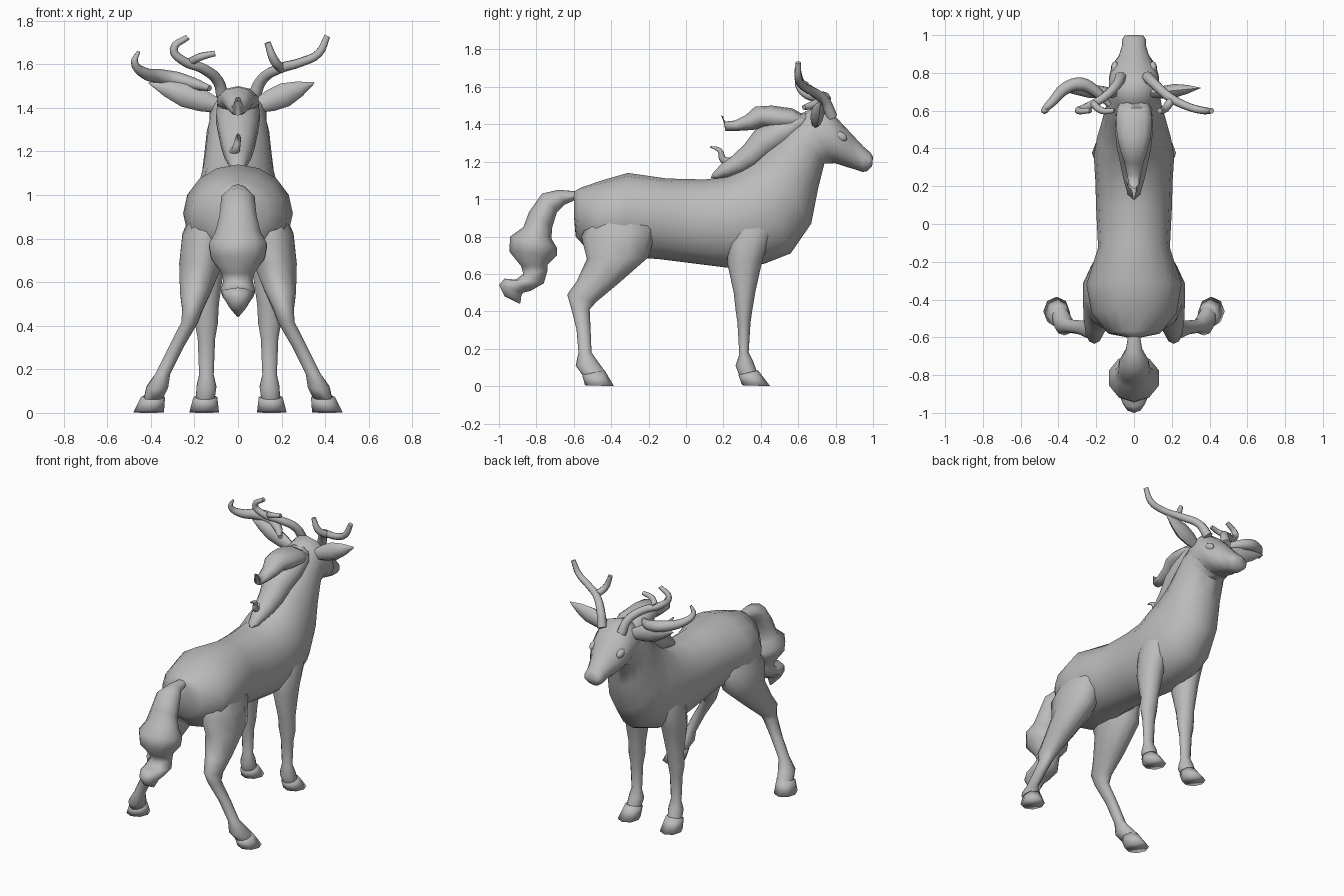
import bpy, bmesh, math
from mathutils import Vector

COAT = bpy.data.materials.new("grey coat")
COAT.diffuse_color = (0.5, 0.5, 0.5, 1)


def finish(ob, angle=60):
    ob.data.materials.clear()
    ob.data.materials.append(COAT)
    bpy.ops.object.select_all(action='DESELECT')
    ob.select_set(True)
    bpy.context.view_layer.objects.active = ob
    bpy.ops.object.shade_smooth_by_angle(angle=math.radians(angle))


def skin(name, rings, n=12, angle=60):
    """Skin over elliptical rings given as (centre, half axis, half axis)."""
    bm = bmesh.new()
    loops = []
    for c, u, v in rings:
        loops.append([bm.verts.new(c + u * math.cos(2 * math.pi * i / n)
                                   + v * math.sin(2 * math.pi * i / n)) for i in range(n)])
    for a, b in zip(loops, loops[1:]):
        for i in range(n):
            j = (i + 1) % n
            bm.faces.new((a[i], a[j], b[j], b[i]))
    bm.faces.new(loops[0])
    bm.faces.new(loops[-1])
    bmesh.ops.recalc_face_normals(bm, faces=bm.faces)
    me = bpy.data.meshes.new(name)
    bm.to_mesh(me)
    bm.free()
    ob = bpy.data.objects.new(name, me)
    bpy.context.collection.objects.link(ob)
    finish(ob, angle)
    return ob


def loft(name, rows, side=1, **kw):
    """Rows: y, z of one edge, y, z of the other edge, half width, x centre."""
    rings = []
    for r in rows:
        y1, z1, y2, z2, w = r[:5]
        x = side * r[5] if len(r) > 5 else 0
        rings.append((Vector((x, (y1 + y2) / 2, (z1 + z2) / 2)),
                      Vector((0, (y1 - y2) / 2, (z1 - z2) / 2)), Vector((w, 0, 0))))
    return skin(name, rings, **kw)


def tube(name, pts):
    """Smooth tapered tube through points x, y, z, radius."""
    cu = bpy.data.curves.new(name, 'CURVE')
    cu.dimensions = '3D'
    cu.bevel_depth = 1
    cu.bevel_resolution = 2
    cu.resolution_u = 4
    cu.use_fill_caps = True
    sp = cu.splines.new('BEZIER')
    sp.bezier_points.add(len(pts) - 1)
    for bp, (x, y, z, r) in zip(sp.bezier_points, pts):
        bp.co = (x, y, z)
        bp.radius = r
        bp.handle_left_type = bp.handle_right_type = 'AUTO'
    ob = bpy.data.objects.new(name, cu)
    bpy.context.collection.objects.link(ob)
    bpy.ops.object.select_all(action='DESELECT')
    ob.select_set(True)
    bpy.context.view_layer.objects.active = ob
    bpy.ops.object.convert(target='MESH')
    finish(bpy.context.object)


# Trunk and neck in one skin, then the head
loft("body", [
    (-.60, 1.04, -.60, .92, .04), (-.565, 1.06, -.59, .80, .14),
    (-.45, 1.10, -.50, .70, .225), (-.31, 1.14, -.33, .69, .252),
    (-.10, 1.11, -.15, .68, .19), (.10, 1.105, .05, .655, .20),
    (.22, 1.12, .25, .63, .205), (.30, 1.16, .42, .655, .213),
    (.36, 1.20, .56, .71, .195), (.42, 1.26, .67, .87, .17),
    (.48, 1.32, .705, 1.05, .155), (.56, 1.40, .74, 1.19, .143),
    (.64, 1.47, .79, 1.19, .13)], n=16)
loft("head", [
    (.58, 1.41, .70, 1.20, .13), (.64, 1.47, .76, 1.20, .135),
    (.72, 1.50, .82, 1.185, .135), (.80, 1.44, .865, 1.17, .12),
    (.88, 1.355, .90, 1.16, .082), (.95, 1.28, .945, 1.145, .064),
    (.985, 1.25, .97, 1.15, .064), (1.0, 1.225, .995, 1.175, .05)], n=14)

# Tail with bulging locks
loft("tail", [
    (-.57, 1.04, -.58, 1.0, .03), (-.68, 1.05, -.65, .97, .045),
    (-.77, 1.03, -.69, .93, .08), (-.84, .93, -.715, .85, .09),
    (-.87, .85, -.72, .79, .11), (-.94, .80, -.69, .74, .14),
    (-.945, .72, -.69, .70, .13), (-.88, .64, -.74, .65, .08),
    (-.87, .60, -.74, .62, .07), (-.91, .57, -.76, .55, .083),
    (-.97, .575, -.83, .51, .075), (-1.0, .54, -.87, .50, .06),
    (-.97, .48, -.88, .485, .04), (-.89, .44, -.885, .445, .005)], n=10, angle=80)

# Mane: lower mass, upper curl and wisp
loft("mane", [
    (.66, 1.47, .68, 1.42, .06), (.57, 1.45, .63, 1.36, .10),
    (.46, 1.42, .55, 1.28, .105), (.37, 1.37, .46, 1.23, .095),
    (.31, 1.29, .38, 1.17, .08), (.24, 1.225, .31, 1.14, .065),
    (.19, 1.19, .24, 1.12, .05), (.145, 1.14, .18, 1.11, .035),
    (.132, 1.115, .15, 1.11, .012)], n=10, angle=80)
loft("mane_curl", [
    (.63, 1.45, .65, 1.40, .08), (.57, 1.485, .56, 1.37, .10),
    (.46, 1.50, .48, 1.37, .095), (.37, 1.495, .42, 1.385, .075),
    (.32, 1.45, .36, 1.37, .055), (.26, 1.42, .28, 1.365, .04),
    (.21, 1.415, .21, 1.365, .03), (.185, 1.45, .20, 1.44, .01)], n=10, angle=80)
tube("mane_wisp", [(-.02, .36, 1.22, .04), (-.02, .26, 1.20, .028),
                   (-.01, .20, 1.21, .02), (0, .18, 1.26, .014), (0, .13, 1.28, .004)])

for side, label in ((1, "right"), (-1, "left")):
    # Splayed hind leg
    loft("hind_leg_" + label, [
        (-.46, 1.0, -.24, 1.02, .05, .12), (-.56, .80, -.16, .84, .11, .15),
        (-.53, .68, -.20, .69, .105, .17), (-.585, .56, -.36, .55, .075, .195),
        (-.635, .49, -.48, .45, .048, .21), (-.615, .42, -.515, .41, .04, .222),
        (-.585, .30, -.51, .30, .036, .285), (-.575, .18, -.505, .18, .036, .345),
        (-.59, .11, -.47, .13, .052, .37), (-.55, .055, -.43, .075, .045, .39)],
        side=side, n=10)
    loft("hind_hoof_" + label, [(-.555, .06, -.435, .085, .055, .39),
                                (-.54, .005, -.385, 0, .07, .41)],
         side=side, n=8, angle=180)
    # Straight front leg
    loft("front_leg_" + label, [
        (.27, .98, .44, .98, .04, .11), (.23, .80, .47, .84, .075, .138),
        (.22, .66, .41, .68, .075, .135), (.255, .50, .37, .50, .055, .14),
        (.265, .41, .355, .41, .055, .145), (.275, .34, .345, .34, .042, .145),
        (.285, .17, .335, .18, .035, .145), (.265, .11, .36, .13, .048, .145),
        (.285, .055, .38, .075, .045, .15)], side=side, n=10)
    loft("front_hoof_" + label, [(.28, .06, .385, .085, .055, .15),
                                 (.30, .005, .45, 0, .068, .155)],
         side=side, n=8, angle=180)
    # Leaf shaped ear
    base = Vector((.08 * side, .69, 1.405))
    tip = Vector(((.35 if side > 0 else .41) * side, .72, 1.515))
    along = (tip - base).normalized()
    up = Vector((0, 1, 0)).cross(along).normalized()
    skin("ear_" + label, [(base.lerp(tip, t), up * r, Vector((0, r * .65, 0)))
                          for t, r in ((0, .03), (.25, .05), (.5, .056), (.75, .036), (1, .003))], n=8)
    # Eye
    bpy.ops.mesh.primitive_uv_sphere_add(segments=10, ring_count=6, radius=1,
                                         location=(.1 * side, .825, 1.335),
                                         rotation=(-.4, 0, 0))
    eye = bpy.context.object
    eye.name = "eye_" + label
    eye.scale = (.022, .04, .026)
    finish(eye)

# Antlers
tube("right_antler", [(.07, .78, 1.44, .03), (.11, .74, 1.53, .026), (.19, .67, 1.58, .024),
                      (.29, .62, 1.61, .021), (.37, .60, 1.65, .02), (.41, .60, 1.73, .015)])
tube("right_antler_branch", [(.20, .66, 1.58, .022), (.165, .61, 1.62, .021), (.135, .60, 1.70, .014)])
tube("left_antler", [(-.07, .78, 1.44, .03), (-.09, .74, 1.52, .026), (-.16, .67, 1.58, .024),
                     (-.25, .62, 1.615, .021), (-.295, .60, 1.67, .019), (-.23, .60, 1.725, .013)])
tube("left_antler_branch", [(-.22, .64, 1.61, .02), (-.17, .60, 1.635, .018), (-.105, .60, 1.65, .013)])

# Curling lock beside the left ear
tube("left_side_curl", [(-.13, .63, 1.49, .014), (-.20, .70, 1.51, .028), (-.28, .74, 1.53, .036),
                        (-.36, .72, 1.545, .034), (-.43, .65, 1.56, .026),
                        (-.475, .60, 1.61, .017), (-.455, .60, 1.66, .007)])
